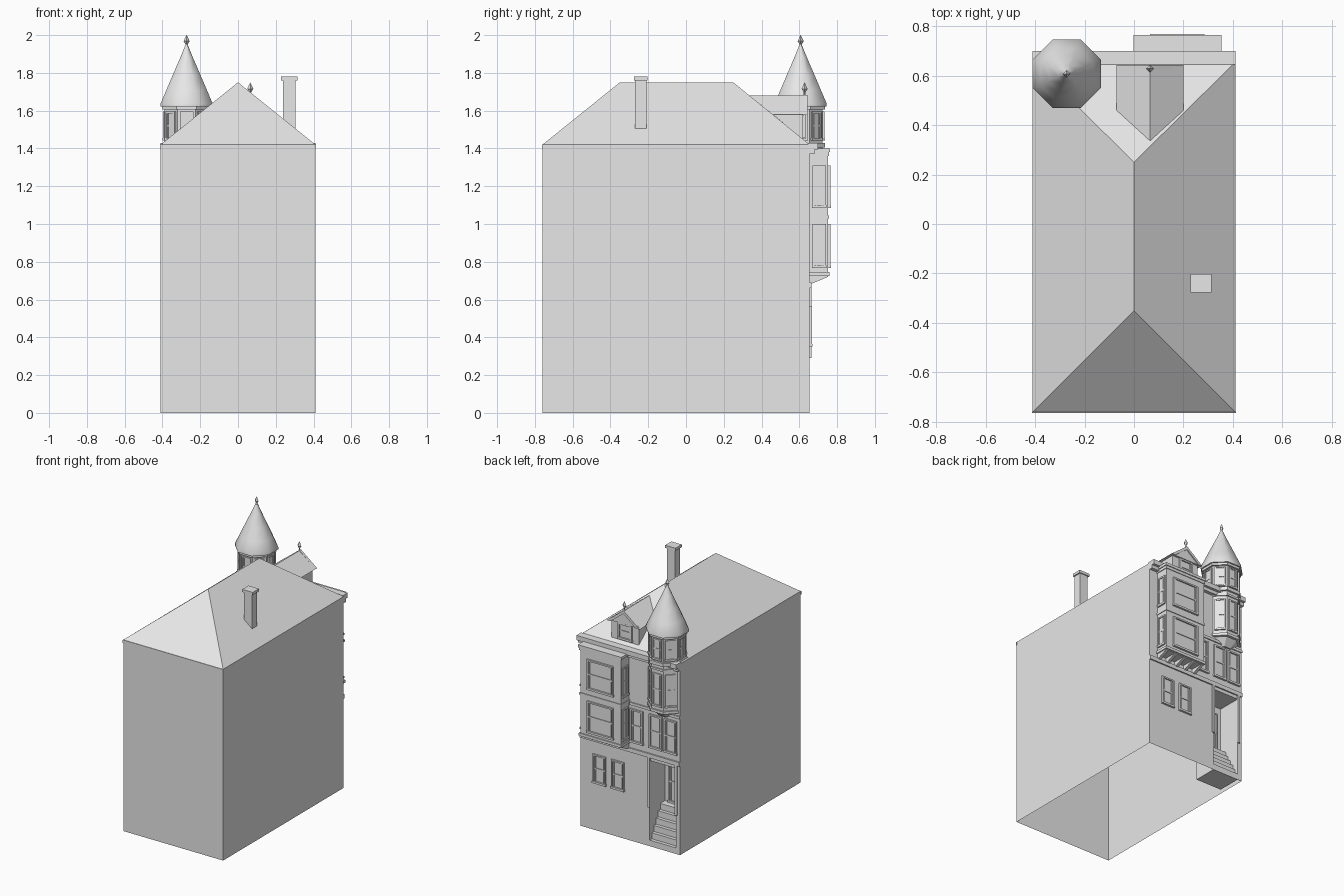
import bpy, bmesh, math
from mathutils import Matrix, Vector

cube = bpy.data.objects.get("Cube")
if cube:
    bpy.data.objects.remove(cube)

grey = bpy.data.materials.new("plain_grey")
grey.use_nodes = True
COLOUR = (0.8, 0.8, 0.8, 1)
grey.diffuse_color = COLOUR
grey.node_tree.nodes["Principled BSDF"].inputs["Base Color"].default_value = COLOUR

W, BACK, FACADE, EAVE, RIDGE = 0.41, -0.76, 0.655, 1.42, 1.75


def finish(name, bm, recalc=True):
    if recalc:
        bmesh.ops.recalc_face_normals(bm, faces=bm.faces)
    me = bpy.data.meshes.new(name)
    bm.to_mesh(me)
    bm.free()
    me.materials.append(grey)
    ob = bpy.data.objects.new(name, me)
    bpy.context.collection.objects.link(ob)
    return ob


def add_box(bm, x0, x1, y0, y1, z0, z1, m=Matrix()):
    size = Matrix.Diagonal((x1 - x0, y1 - y0, z1 - z0, 1))
    mid = Matrix.Translation(((x0 + x1) / 2, (y0 + y1) / 2, (z0 + z1) / 2))
    bmesh.ops.create_cube(bm, size=1, matrix=m @ mid @ size)


def box(name, *dims):
    bm = bmesh.new()
    add_box(bm, *dims)
    return finish(name, bm)


def prism(name, pts, axis, a, b):
    """Extrude an outline along x (points are y, z) or along y (points are x, z)."""
    bm = bmesh.new()
    place = (lambda p, t: (t, p[0], p[1])) if axis == "x" else (lambda p, t: (p[0], t, p[1]))
    f = bm.faces.new([bm.verts.new(place(p, a)) for p in pts])
    new = bmesh.ops.extrude_face_region(bm, geom=[f])["geom"]
    shift = Vector((b - a, 0, 0)) if axis == "x" else Vector((0, b - a, 0))
    bmesh.ops.translate(bm, vec=shift, verts=[v for v in new if isinstance(v, bmesh.types.BMVert)])
    return finish(name, bm)


def lathe(name, cx, cy, profile, sides=8, turn=math.pi / 8):
    """Stack rings of (radius, height) into a closed many-sided solid."""
    bm = bmesh.new()
    rings = [[bm.verts.new((cx + r * math.cos(turn + i * math.tau / sides),
                            cy + r * math.sin(turn + i * math.tau / sides), z))
              for i in range(sides)] for r, z in profile]
    for lo, hi in zip(rings, rings[1:]):
        for i in range(sides):
            j = (i + 1) % sides
            bm.faces.new((lo[i], lo[j], hi[j], hi[i]))
    bm.faces.new(rings[0][::-1])
    bm.faces.new(rings[-1])
    return finish(name, bm)


def window(name, x, y, z0, z1, width, angle=0, depth=0.012, bar=0.011):
    """Sash window facing +y, turned about z by the angle in degrees."""
    m = Matrix.Translation((x, y, 0)) @ Matrix.Rotation(math.radians(angle), 4, "Z")
    h, mid = width / 2, (z0 + z1) / 2
    bm = bmesh.new()
    for s in (-1, 1):
        a, b = sorted((s * h, s * (h - bar)))
        add_box(bm, a, b, -0.002, depth, z0, z1, m)
        a, b = sorted((s * (h - 1.6 * bar), s * (h - 2.1 * bar)))
        add_box(bm, a, b, -0.002, depth * 0.6, z0 + bar, z1 - bar, m)
    add_box(bm, -h, h, -0.002, depth, z1 - bar, z1, m)
    add_box(bm, -h - 0.003, h + 0.003, -0.002, depth + 0.003, z0 - 0.004, z0 + bar, m)
    add_box(bm, -h + bar, h - bar, -0.002, depth * 0.6, mid - 0.005, mid + 0.005, m)
    add_box(bm, -h + bar, h - bar, -0.002, 0.002, z0, z1, m)
    return finish(name, bm)


# House shell: walls, hipped roof and entry recess, open underneath
DX0, DX1, DTOP, DIN = -0.375, -0.16, 0.635, FACADE - 0.18
bm = bmesh.new()


def face(*pts):
    bm.faces.new([bm.verts.new(p) for p in pts])


r0, r1 = (0, -0.35, RIDGE), (0, 0.25, RIDGE)
a, b, c, d = (-W, BACK, EAVE), (W, BACK, EAVE), (W, FACADE, EAVE), (-W, FACADE, EAVE)
a0, b0, c0, d0 = [(p[0], p[1], 0) for p in (a, b, c, d)]
face(a0, b0, b, a)
face(b0, c0, c, b)
face(d0, a0, a, d)
face(a, b, r0)
face(c, d, r1)
face(b, c, r1, r0)
face(d, a, r0, r1)
o0, o1 = (DX1, FACADE, 0), (DX0, FACADE, 0)
t0, t1 = (DX1, FACADE, DTOP), (DX0, FACADE, DTOP)
i0, i1, j0, j1 = [(x, DIN, z) for z in (0, DTOP) for x in (DX1, DX0)]
face(c0, o0, t0, t1, o1, d0, d, c)
face(o0, i0, j0, t0)
face(i1, o1, t1, j1)
face(i0, i1, j1, j0)
face(t0, j0, j1, t1)
bmesh.ops.remove_doubles(bm, verts=bm.verts, dist=0.0001)
finish("house_shell", bm, recalc=False)
box("eave_edge", -W - 0.003, W + 0.003, BACK - 0.003, BACK + 0.002, EAVE - 0.025, EAVE)

# Chimney
box("chimney_shaft", 0.238, 0.305, -0.27, -0.21, 1.5, 1.765)
box("chimney_cap", 0.228, 0.314, -0.276, -0.203, 1.76, 1.78)

# Facade bands and cornice
box("floor_band", -W, W, FACADE, FACADE + 0.01, 0.66, 0.69)
box("upper_band", -W, 0, FACADE, FACADE + 0.008, 1.01, 1.03)
box("cornice", -W, W, FACADE - 0.01, 0.7, 1.395, 1.43)
box("cornice_bed", -W, W, FACADE, 0.68, 1.37, 1.395)

# Entry stairs, door and pilasters
STEPS, RISE = 6, 0.27
outline = [(FACADE, 0)]
for i in range(STEPS):
    y = FACADE - 0.025 * i
    outline += [(y, RISE * (i + 1) / STEPS), (y - 0.025, RISE * (i + 1) / STEPS)]
outline += [(DIN, RISE), (DIN, 0)]
prism("entry_stairs", outline, "x", DX0, DX1)
window("entry_door", -0.268, DIN, RISE + 0.005, 0.58, 0.15)
for x in (DX0 - 0.005, DX1 + 0.005):
    box("entry_pilaster", x - 0.01, x + 0.01, FACADE, FACADE + 0.01, 0.29, 0.66)

# Facade windows
for x in (0.25, 0.098):
    window("ground_window", x, FACADE, 0.355, 0.565, 0.105)
for x in (-0.057, -0.212, -0.334):
    window("middle_window", x, FACADE, 0.74, 0.985, 0.105)

# Projecting bay with brackets underneath
BX0, BX1, BY = 0.008, 0.342, 0.752
box("bay_body", BX0, BX1, FACADE, BY, 0.72, 1.395)
for z0, z1, out in ((1.38, 1.4, 0.011), (1.36, 1.38, 0.005), (1.03, 1.045, 0.005),
                    (0.725, 0.745, 0.008)):
    box("bay_moulding", BX0 - out, BX1 + out, FACADE, BY + out, z0, z1)
for i in range(5):
    x = BX0 + i * (BX1 - BX0 - 0.022) / 4
    prism("bay_bracket", [(FACADE, 0.68), (BY, 0.72), (BY, 0.73), (FACADE, 0.73)], "x", x, x + 0.022)
for z0, z1 in ((0.77, 1.0), (1.09, 1.31)):
    window("bay_front_window", (BX0 + BX1) / 2, BY, z0, z1, 0.215)
    window("bay_side_window", BX1, 0.705, z0, z1, 0.07, -90, 0.008)
    window("bay_side_window", BX0, 0.705, z0, z1, 0.07, 90, 0.008)

# Corner turret
TX, TY, K = -0.272, 0.607, 1 / math.cos(math.pi / 8)
AP = 0.116
lathe("turret_body", TX, TY, [(0.06 * K, 1.0), (AP * K, 1.06), (AP * K, 1.63)])
for z0, z1, out in ((1.05, 1.07, 0.01), (1.365, 1.38, 0.008), (1.405, 1.43, 0.014),
                    (1.605, 1.63, 0.012)):
    lathe("turret_ring", TX, TY, [((AP + out) * K, z0), ((AP + out) * K, z1)])
for k in range(8):
    ang = k * 45
    nx, ny = -math.sin(math.radians(ang)), math.cos(math.radians(ang))
    window("turret_upper_window", TX + AP * nx, TY + AP * ny, 1.445, 1.595, 0.072, ang, 0.009, 0.009)
    if ny > 0.5:
        window("turret_lower_window", TX + AP * nx, TY + AP * ny, 1.1, 1.34, 0.072, ang, 0.009, 0.009)
spire = lathe("turret_spire", TX, TY, [(0.138 * K, 1.622), (0.138 * K, 1.637), (0.107 * K, 1.71),
                                       (0.073 * K, 1.79), (0.034 * K, 1.88), (0.004, 1.955)])
bpy.context.view_layer.objects.active = spire
spire.select_set(True)
bpy.ops.object.shade_smooth_by_angle(angle=math.radians(50))
spire.select_set(False)


def finial(name, x, y, z):
    lathe(name, x, y, [(0.006, z), (0.005, z + 0.015), (0.016, z + 0.034), (0.001, z + 0.066)], 4, 0)


finial("turret_finial", TX, TY, 1.934)

# Gabled dormer
GX, GH, GY = 0.065, 0.135, 0.635
prism("dormer_body", [(0.62, 1.445), (0.62, 1.585), (0.455, 1.585)], "x", GX - 0.112, GX + 0.112)
bm = bmesh.new()
l, r, t = [(GX + s * GH, GY, z) for s, z in ((-1, 1.58), (1, 1.58), (0, 1.68))]
lb, rb, tb = (GX - GH, 0.459, 1.58), (GX + GH, 0.459, 1.58), (GX, 0.336, 1.68)
face(l, r, t)
face(l, t, tb, lb)
face(t, r, rb, tb)
face(l, lb, rb, r)
face(lb, tb, rb)
bmesh.ops.remove_doubles(bm, verts=bm.verts, dist=0.0001)
finish("dormer_roof", bm)
prism("dormer_rake", [(GX - GH, 1.578), (GX - GH + 0.03, 1.578), (GX, 1.66), (GX + GH - 0.03, 1.578),
                      (GX + GH, 1.578), (GX, 1.684)], "y", GY - 0.01, GY + 0.008)
window("dormer_window", GX - 0.003, 0.62, 1.462, 1.578, 0.115)
finial("dormer_finial", GX, 0.628, 1.682)
